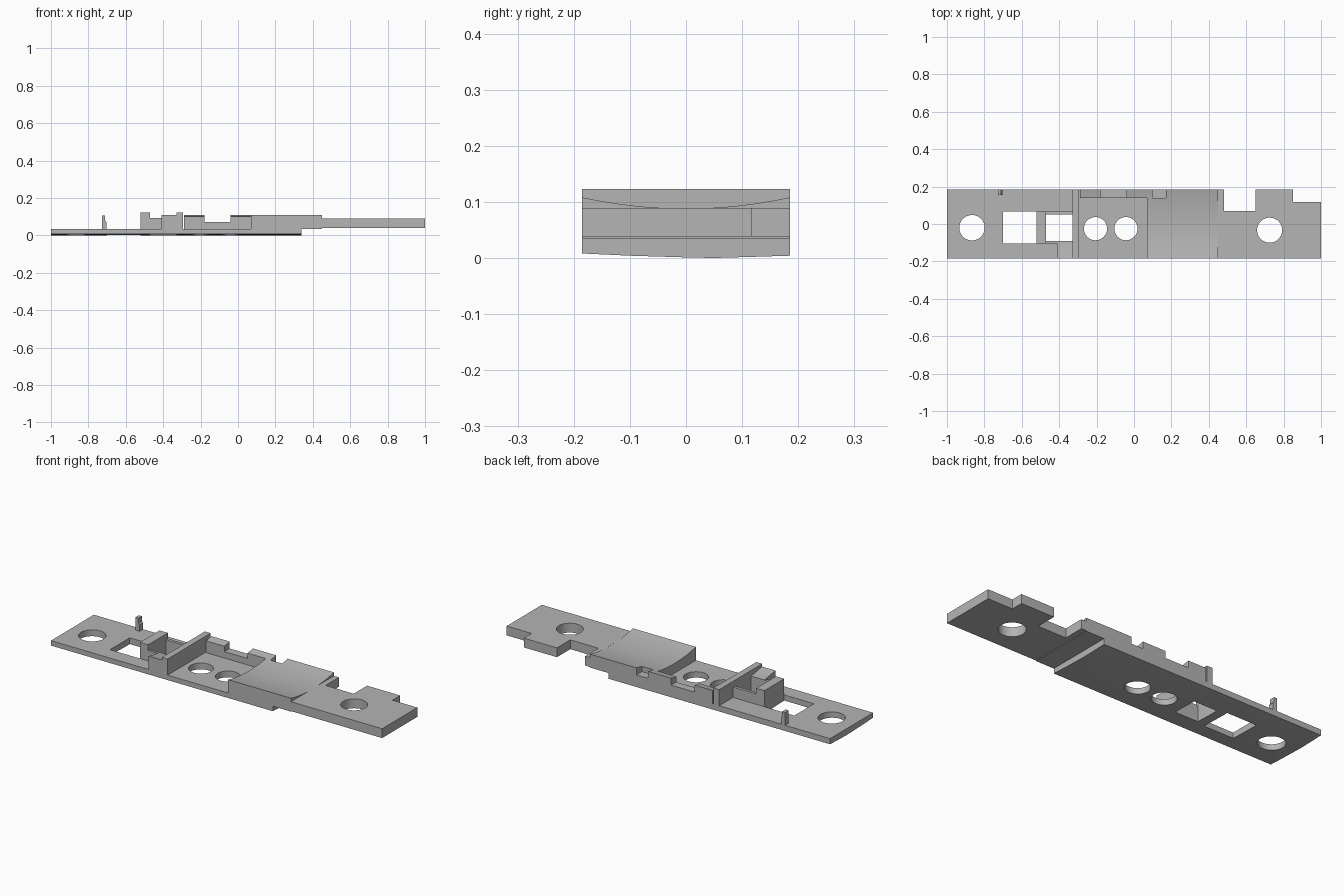
import bpy, bmesh, math

cube = bpy.data.objects.get("Cube")
if cube:
    bpy.data.objects.remove(cube, do_unlink=True)

grey = bpy.data.materials.new("plain grey")
grey.use_nodes = True
GREY = (0.46, 0.46, 0.46, 1)
grey.diffuse_color = GREY
grey.node_tree.nodes["Principled BSDF"].inputs["Base Color"].default_value = GREY

W = 0.185       # half width
FLOOR = 0.035   # top of the base plate


def prism(name, outline, axis, lo, hi):
    """Extrude a 2D outline along an axis: (y, z) for x, (x, z) for y, (x, y) for z."""
    place = {"x": lambda a, b, t: (t, a, b),
             "y": lambda a, b, t: (a, t, b),
             "z": lambda a, b, t: (a, b, t)}[axis]
    bm = bmesh.new()
    face = bm.faces.new([bm.verts.new(place(a, b, lo)) for a, b in outline])
    new = bmesh.ops.extrude_face_region(bm, geom=[face])["geom"]
    start, end = place(0, 0, lo), place(0, 0, hi)
    bmesh.ops.translate(bm, vec=[e - s for s, e in zip(start, end)],
                        verts=[v for v in new if isinstance(v, bmesh.types.BMVert)])
    bmesh.ops.recalc_face_normals(bm, faces=bm.faces)
    mesh = bpy.data.meshes.new(name)
    bm.to_mesh(mesh)
    bm.free()
    mesh.materials.append(grey)
    obj = bpy.data.objects.new(name, mesh)
    bpy.context.collection.objects.link(obj)
    return obj


def box(name, x0, x1, y0, y1, z0, z1):
    return prism(name, [(x0, y0), (x1, y0), (x1, y1), (x0, y1)], "z", z0, z1)


def dished(name, x0, x1, y0, y1, z0, steps=16):
    """Block whose top follows the shallow trough running along x."""
    ys = [y1 + (y0 - y1) * i / steps for i in range(steps + 1)]
    top = [(y, 0.088 + 0.02 * (y / W) ** 2) for y in ys]
    return prism(name, [(y0, z0), (y1, z0)] + top, "x", x0, x1)


def round_cutter(x, y, r):
    ring = [(x + r * math.cos(math.tau * i / 48), y + r * math.sin(math.tau * i / 48))
            for i in range(48)]
    return prism("hole_cutter", ring, "z", -0.1, 0.3)


def cut(obj, cutters):
    for cutter in cutters:
        mod = obj.modifiers.new("cut", "BOOLEAN")
        mod.operation, mod.solver, mod.object = "DIFFERENCE", "EXACT", cutter
        with bpy.context.temp_override(object=obj, active_object=obj):
            bpy.ops.object.modifier_apply(modifier=mod.name)
        bpy.data.objects.remove(cutter, do_unlink=True)


def smooth(obj):
    bpy.ops.object.select_all(action="DESELECT")
    obj.select_set(True)
    bpy.context.view_layer.objects.active = obj
    bpy.ops.object.shade_smooth_by_angle(angle=math.radians(30))


# Base plate with a faintly bowed underside, three round and two square holes
bow = [(-W, 0.008), (-0.1, 0.004), (0, 0.001), (0.05, 0), (0.12, 0.002), (W, 0.004)]
base = prism("base_plate", bow + [(W, FLOOR), (-W, FLOOR)], "x", -1, 0.34)
cut(base, [round_cutter(-0.866, -0.02, 0.068),
           round_cutter(-0.206, -0.025, 0.062),
           round_cutter(-0.043, -0.025, 0.062),
           box("window_cutter", -0.7, -0.52, -0.104, 0.066, -0.1, 0.3),
           box("window_cutter", -0.47, -0.33, -0.09, 0.05, -0.1, 0.3)])

# Raised end plate with a side notch and a cut corner
end = prism("end_plate", [(0.45, -W), (1, -W), (1, 0.118), (0.85, 0.118), (0.85, W),
                          (0.65, W), (0.65, 0.07), (0.48, 0.07), (0.48, W), (0.45, W)],
            "z", 0.038, 0.089)
cut(end, [round_cutter(0.725, -0.033, 0.067)])

# Dished middle block with a small notch in its rear edge
middle = dished("middle_block", 0.07, 0.45, -W, W, FLOOR)
cut(middle, [box("notch_cutter", 0.1, 0.17, 0.138, 0.3, 0.07, 0.3)])

# Stepped rear wall of the open pocket
wall_a = dished("rear_wall_outer", -0.29, -0.18, 0.14, W, FLOOR, 4)
wall_b = dished("rear_wall_inner", -0.04, 0.07, 0.14, W, FLOOR, 4)
box("rear_wall_low", -0.18, -0.04, 0.14, W, FLOOR, 0.07)

# Cross rib, and the bracket around the small window
box("cross_rib", -0.33, -0.295, -W, W, FLOOR, 0.123)
shoulder = dished("front_shoulder", -0.41, -0.33, -W, -0.09, FLOOR, 6)
box("bracket_bar", -0.52, -0.47, -0.104, 0.066, FLOOR, 0.123)
box("bracket_rear_wall", -0.47, -0.33, 0.05, 0.066, FLOOR, 0.092)
box("bracket_front_lip", -0.47, -0.41, -0.104, -0.09, FLOOR, 0.092)

# Small hooked post at the rear edge
prism("rear_post", [(-0.728, FLOOR), (-0.703, FLOOR), (-0.703, 0.07), (-0.71, 0.08),
                    (-0.71, 0.105), (-0.728, 0.105)], "y", 0.155, W)

for part in (base, end, middle, wall_a, wall_b, shoulder):
    smooth(part)
